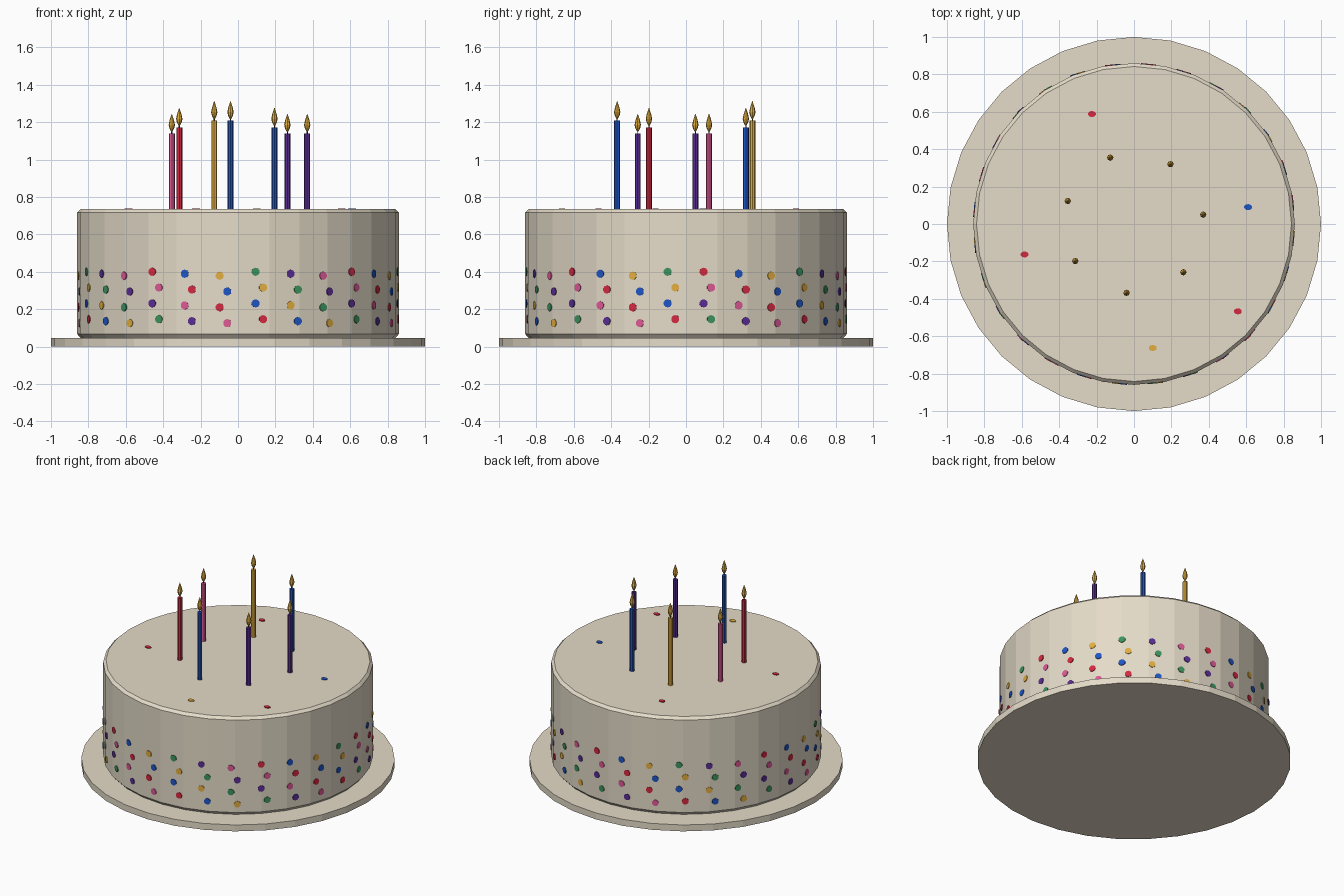
import bpy, bmesh, math
from mathutils import Matrix, Vector

if "Cube" in bpy.data.objects:
    bpy.data.objects.remove(bpy.data.objects["Cube"])


def mat(name, rgb):
    m = bpy.data.materials.new(name)
    m.diffuse_color = (*rgb, 1)
    m.use_nodes = True
    m.node_tree.nodes["Principled BSDF"].inputs["Base Color"].default_value = m.diffuse_color
    return m


CREAM = mat("cream", (0.78, 0.71, 0.58))
PALETTE = [
    mat("red", (0.66, 0.022, 0.053)),
    mat("blue", (0.013, 0.09, 0.55)),
    mat("yellow", (0.76, 0.42, 0.05)),
    mat("green", (0.045, 0.29, 0.114)),
    mat("purple", (0.10, 0.026, 0.29)),
    mat("pink", (0.72, 0.10, 0.30)),
]
RED, BLUE, YELLOW, GREEN, PURPLE, PINK = range(6)
WICK = mat("wick brown", (0.05, 0.035, 0.02))


def finish(name, bm, mats):
    bmesh.ops.recalc_face_normals(bm, faces=bm.faces)
    me = bpy.data.meshes.new(name)
    bm.to_mesh(me)
    bm.free()
    for m in mats:
        me.materials.append(m)
    ob = bpy.data.objects.new(name, me)
    bpy.context.collection.objects.link(ob)
    return ob


def lathe(name, profile, sides, material, loc=(0, 0, 0)):
    """Turn (radius, z) points round the z axis and cap both ends."""
    bm = bmesh.new()
    rings = []
    for r, z in profile:
        rings.append([bm.verts.new((r * math.cos(math.tau * i / sides),
                                    r * math.sin(math.tau * i / sides), z))
                      for i in range(sides)])
    for a, b in zip(rings, rings[1:]):
        for i in range(sides):
            j = (i + 1) % sides
            bm.faces.new((a[i], a[j], b[j], b[i]))
    bm.faces.new(rings[0][::-1])
    bm.faces.new(rings[-1])
    ob = finish(name, bm, [material])
    ob.location = loc
    return ob


def disc(bm, matrix, radius, depth, index):
    """Add a thin round plate with one palette colour."""
    res = bmesh.ops.create_cone(bm, cap_ends=True, segments=10, radius1=radius,
                                radius2=radius, depth=depth, matrix=matrix)
    for f in {f for v in res["verts"] for f in v.link_faces}:
        f.material_index = index


# Plate and cake
SIDES = 32
R = 0.86
TOP = 0.735
lathe("plate", [(1, 0), (1, 0.045)], SIDES, CREAM)
lathe("cake", [(0.84, 0.045), (R, 0.067), (R, 0.717), (0.842, TOP)], SIDES, CREAM)

# Sprinkle dots around the side: four rows, staggered
bm = bmesh.new()
COUNT = 28
half = math.pi / SIDES
for row in range(4):
    for i in range(COUNT):
        a = math.tau * i / COUNT + math.radians(6.3 if row % 2 == 0 else 9.0)
        z = 0.400 - 0.0845 * row - 0.0105 * (i % 3)
        off = a % (2 * half) - half
        wall = R * math.cos(half) / math.cos(off)
        normal = Vector((math.cos(a - off), math.sin(a - off), 0))
        pos = Vector((wall * math.cos(a), wall * math.sin(a), z))
        m = Matrix.Translation(pos) @ normal.to_track_quat('Z', 'Y').to_matrix().to_4x4()
        disc(bm, m, 0.022, 0.008, (i - row) % 6)
finish("side_sprinkles", bm, PALETTE)

# Sprinkles on the top
bm = bmesh.new()
for x, y, c in [(0.61, 0.09, BLUE), (-0.225, 0.588, RED), (-0.585, -0.163, RED),
                (0.10, -0.663, YELLOW), (0.555, -0.467, RED)]:
    m = Matrix.Translation((x, y, TOP)) @ Matrix.Diagonal((1, 0.75, 1, 1))
    disc(bm, m, 0.022, 0.009, c)
finish("top_sprinkles", bm, PALETTE)

# Candles with wicks and flames
for n, (x, y, h, c) in enumerate([
        (0.37, 0.05, 1.14, PURPLE), (0.195, 0.32, 1.172, BLUE),
        (-0.127, 0.355, 1.208, YELLOW), (-0.354, 0.123, 1.14, PINK),
        (-0.314, -0.198, 1.172, RED), (-0.04, -0.368, 1.208, BLUE),
        (0.264, -0.258, 1.14, PURPLE)], 1):
    lathe(f"candle_{n}", [(0.016, 0.72), (0.016, h)], 8, PALETTE[c], (x, y, 0))
    lathe(f"wick_{n}", [(0.003, -0.005), (0.003, 0.025)], 6, WICK, (x, y, h))
    lathe(f"flame_{n}", [(0.004, 0.01), (0.013, 0.028), (0.017, 0.045),
                         (0.012, 0.07), (0.001, 0.104)], 8, PALETTE[YELLOW], (x, y, h))
